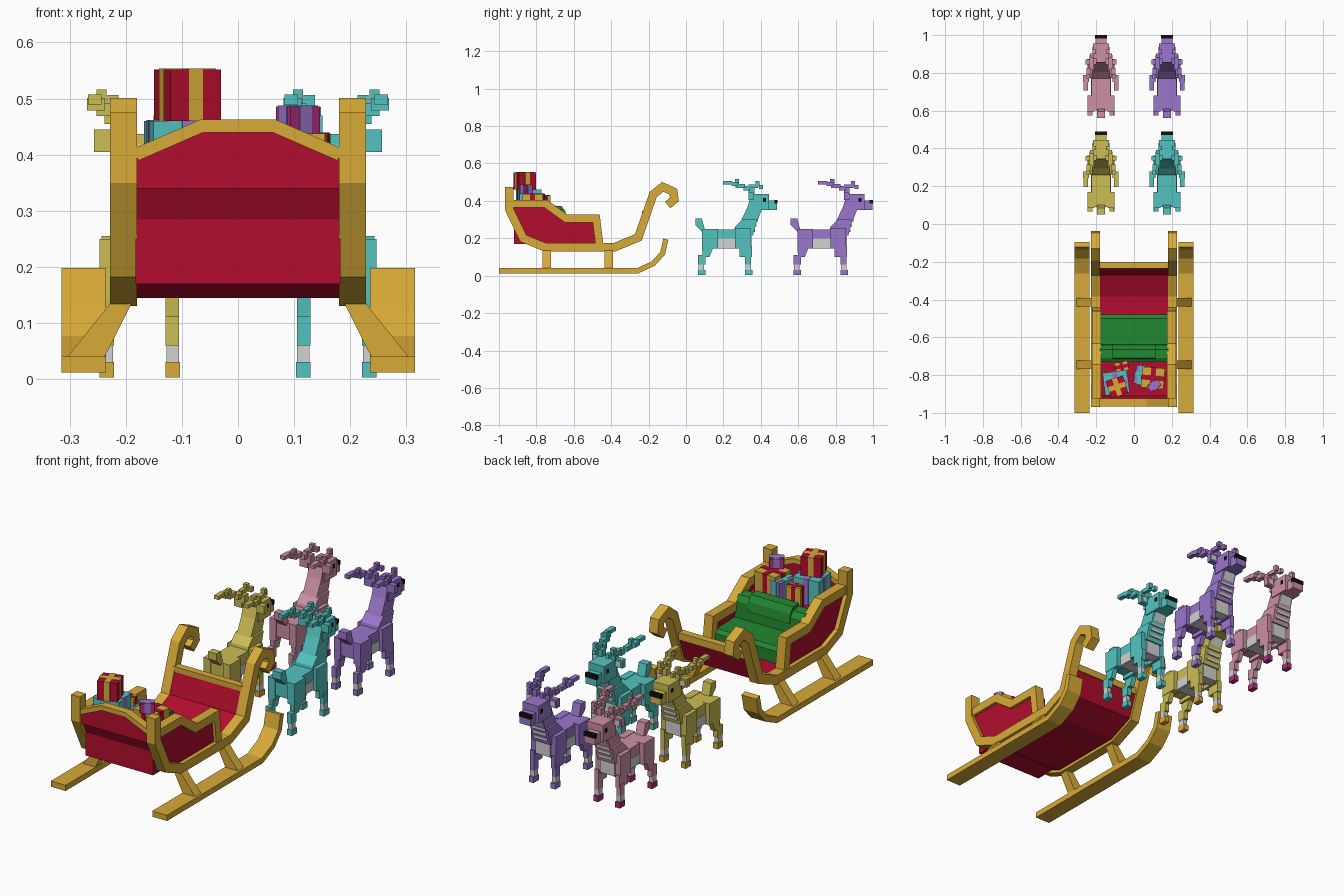
import bpy, bmesh, math
from mathutils import Vector, Matrix

if "Cube" in bpy.data.objects:
    bpy.data.objects.remove(bpy.data.objects["Cube"], do_unlink=True)


def material(name, hexcode):
    rgb = [int(hexcode[i:i + 2], 16) / 255 for i in (0, 2, 4)]
    col = [c / 12.92 if c < 0.04 else ((c + 0.055) / 1.055) ** 2.4 for c in rgb] + [1]
    m = bpy.data.materials.new(name)
    m.use_nodes = True
    m.diffuse_color = col
    m.node_tree.nodes["Principled BSDF"].inputs["Base Color"].default_value = col
    return m


gold = material("gold", "D8AB38")
red = material("red", "B30D2E")
green = material("green", "21852F")
teal = material("teal", "54C4C0")
purple = material("purple", "9A76CB")
pink = material("pink", "CC90A5")
yellow = material("straw yellow", "CDBD55")
white = material("pale grey", "D2D2D2")
black = material("black", "101010")
magenta = material("magenta", "B02F7E")


class Part:
    """Collects boxes, prisms and strips into one flat shaded object."""

    def __init__(self, name, *mats):
        self.name, self.mats, self.bm = name, mats, bmesh.new()

    def prism(self, pts, a, b, axis="x", mat=0):
        # Profile in (y, z) swept along x, or in (x, z) swept along y
        def place(p, d):
            return (d, p[0], p[1]) if axis == "x" else (p[0], d, p[1])
        lo = [self.bm.verts.new(place(p, a)) for p in pts]
        hi = [self.bm.verts.new(place(p, b)) for p in pts]
        n = len(pts)
        faces = [self.bm.faces.new(lo), self.bm.faces.new(hi[::-1])]
        for i in range(n):
            j = (i + 1) % n
            faces.append(self.bm.faces.new((lo[i], hi[i], hi[j], lo[j])))
        for f in faces:
            f.material_index = mat

    def box(self, x, y, z, mat=0, mirror=False):
        pts = [(y[0], z[0]), (y[1], z[0]), (y[1], z[1]), (y[0], z[1])]
        self.prism(pts, *x, mat=mat)
        if mirror:
            self.prism(pts, -x[1], -x[0], mat=mat)

    def strip(self, path, thick, a, b, axis="x", mat=0):
        # Mitred bar of even thickness along a path
        path = [Vector(p) for p in path]
        one, two = [], []
        for i, p in enumerate(path):
            d0 = (p - path[i - 1]).normalized() if i else None
            d1 = (path[i + 1] - p).normalized() if i + 1 < len(path) else d0
            d0 = d0 or d1
            t = (d0 + d1).normalized()
            n = Vector((-t.y, t.x)) * thick / 2 / max(t.dot(d1), 0.4)
            one.append(p + n)
            two.append(p - n)
        self.prism(one + two[::-1], a, b, axis, mat)

    def finish(self, loc=(0, 0, 0), turn=0):
        bmesh.ops.recalc_face_normals(self.bm, faces=self.bm.faces)
        me = bpy.data.meshes.new(self.name)
        self.bm.to_mesh(me)
        self.bm.free()
        for m in self.mats:
            me.materials.append(m)
        ob = bpy.data.objects.new(self.name, me)
        ob.matrix_world = Matrix.Translation(loc) @ Matrix.Rotation(math.radians(turn), 4, "Z")
        bpy.context.collection.objects.link(ob)


# Sleigh sides: curled rail, upper rim, red panel, runner and struts
rail = [(-.945, .475), (-.945, .355), (-.87, .2), (-.755, .153), (-.38, .153), (-.255, .205),
        (-.175, .435), (-.125, .475), (-.068, .45), (-.062, .408), (-.098, .378)]
rim = [(-.93, .385), (-.75, .385), (-.64, .305), (-.48, .305), (-.462, .16)]
runner = [(-1, .026), (-.26, .026), (-.175, .065), (-.125, .12), (-.108, .195)]
for side, s in (("left", 1), ("right", -1)):
    p = Part(side + "_rail", gold)
    p.strip(rail, .045, s * .18, s * .228)
    p.finish()
    p = Part(side + "_rim", gold)
    p.strip(rim, .042, s * .175, s * .222)
    p.finish()
    p = Part(side + "_panel", red)
    p.prism(rim + rail[3:0:-1], s * .185, s * .208)
    p.finish()
    p = Part(side + "_runner", gold)
    p.strip(runner, .028, s * .235, s * .315)
    for y in (-.745, -.414):
        p.prism([(s * .182, .15), (s * .228, .135), (s * .308, .035), (s * .24, .035)],
                y - .023, y + .023, "y")
    p.finish()

# Hull floor, back panel with crest, dashboard bar
p = Part("hull", red)
p.strip([(-.94, .36), (-.865, .205), (-.755, .16), (-.38, .16), (-.258, .21), (-.217, .325)],
        .03, -.185, .185)
crest = [(-.182, .4), (-.065, .451), (.065, .451), (.182, .4)]
p.prism([(-.182, .34)] + crest + [(.182, .34)], -.955, -.932, "y")
p.finish()
p = Part("back_crest", gold)
p.strip(crest, .023, -.965, -.925, "y")
p.finish()
p = Part("dashboard_bar", gold)
p.box((-.185, .185), (-.235, -.2), (.31, .345))
p.finish()

# Seat with stepped backrest, cargo bed behind
p = Part("seat", green)
p.prism([(-.48, .165), (-.48, .235), (-.5, .25), (-.65, .255), (-.65, .165)], -.183, .183)
p.prism([(-.73, .165), (-.73, .35), (-.71, .36), (-.665, .355), (-.645, .33), (-.63, .165)],
        -.183, .183)
p.prism([(-.72, .34), (-.71, .375), (-.665, .372), (-.645, .345), (-.635, .3)], -.115, .115)
p.finish()
p = Part("cargo_bed", red)
p.box((-.183, .183), (-.92, -.73), (.17, .335))
p.finish()


def gift(name, loc, size, turn, paper, band, width=.026):
    x, y, h = size[0] / 2, size[1] / 2, size[2]
    w, e = width / 2, .002
    g = Part(name, paper, band)
    g.box((-x, x), (-y, y), (0, h))
    g.box((-w, w), (-y - e, y + e), (0, h + e), 1)
    g.box((-x - e, x + e), (-w, w), (0, h + e), 1)
    g.finish(loc, turn)


gift("teal_gift", (-.095, -.84, .33), (.13, .12, .13), 8, teal, purple)
gift("red_gift", (-.09, -.862, .46), (.095, .095, .092), 18, red, gold)
gift("gold_gift", (.1, -.815, .33), (.12, .11, .108), -5, gold, red)
gift("purple_gift", (.107, -.855, .438), (.065, .045, .048), 35, magenta, purple)
gift("tall_gift", (.035, -.8, .33), (.06, .1, .09), -12, purple, teal)
gift("small_gift", (-.065, -.755, .33), (.07, .05, .1), 12, gold, red, .018)


def reindeer(name, coat, hoof, x, y):
    d = Part(name, coat, white, black, hoof)
    # Trunk, haunches, shoulders, tail
    d.box((-.05, .05), (.09, .32), (.165, .248))
    d.box((-.047, .047), (.17, .262), (.146, .2), 1)
    d.box((-.052, .052), (.17, .262), (.15, .198), 1)
    d.box((.035, .072), (.085, .17), (.145, .25), mirror=True)
    d.box((.035, .068), (.262, .345), (.145, .255), mirror=True)
    d.prism([(.085, .235), (.05, .27), (.05, .305), (.085, .305), (.1, .248)], -.022, .022)
    # Hind and front legs with pale fetlocks and hooves
    d.prism([(.085, .15), (.145, .15), (.125, .1), (.09, .1)], .046, .07)
    d.prism([(.085, .15), (.145, .15), (.125, .1), (.09, .1)], -.07, -.046)
    d.box((.046, .07), (.065, .105), (.06, .112), mirror=True)
    d.box((.046, .068), (.285, .352), (.1, .16), mirror=True)
    d.box((.048, .07), (.315, .348), (.06, .115), mirror=True)
    for y0 in (.065, .315):
        d.box((.048, .07), (y0 + .003, y0 + .032), (.03, .062), 1, True)
        d.box((.046, .072), (y0, y0 + .04), (.003, .031), 3, True)
    # Chest and neck, with pale bands down the throat
    d.box((-.04, .04), (.3, .35), (.15, .225), 1)
    d.prism([(.255, .225), (.262, .262), (.3, .3), (.38, .3), (.358, .215)], -.048, .048)
    d.prism([(.295, .295), (.33, .37), (.345, .42), (.41, .38), (.382, .29)], -.038, .038)
    for z in (.235, .262, .289):
        yy = .358 + (z - .215) * .28
        d.box((-.036, .036), (yy - .02, yy + .006), (z, z + .013), 1)
    d.prism([(.38, .31), (.388, .31), (.408, .36), (.398, .36)], -.03, .03, mat=1)
    # Head, snout, nose, eyes, ears
    d.box((-.043, .043), (.345, .445), (.352, .437))
    d.box((-.03, .03), (.435, .487), (.352, .402))
    d.box((-.031, .031), (.472, .49), (.385, .405), 2)
    d.box((.041, .0445), (.412, .428), (.395, .415), 2, True)
    d.box((.04, .082), (.335, .36), (.405, .445), mirror=True)
    d.box((.05, .075), (.358, .363), (.412, .437), 1, True)
    # Antlers: stepped blocks sweeping up and back, with forward tines
    for ax, ay, az, w, l, h in (
            (.035, .35, .45, .022, .03, .04), (.05, .325, .468, .026, .035, .026),
            (.065, .29, .48, .024, .05, .022), (.078, .26, .49, .032, .035, .022),
            (.08, .222, .498, .024, .05, .018), (.068, .272, .503, .018, .022, .026),
            (.05, .36, .478, .02, .05, .02), (.048, .382, .492, .02, .022, .028),
            (.036, .402, .474, .018, .022, .022)):
        d.box((ax - w / 2, ax + w / 2), (ay - l / 2, ay + l / 2), (az - h / 2, az + h / 2),
              mirror=True)
    d.finish((x, y, 0))


reindeer("teal_reindeer", teal, teal, .175, 0)
reindeer("yellow_reindeer", yellow, gold, -.175, 0)
reindeer("purple_reindeer", purple, purple, .175, .51)
reindeer("pink_reindeer", pink, magenta, -.175, .51)
